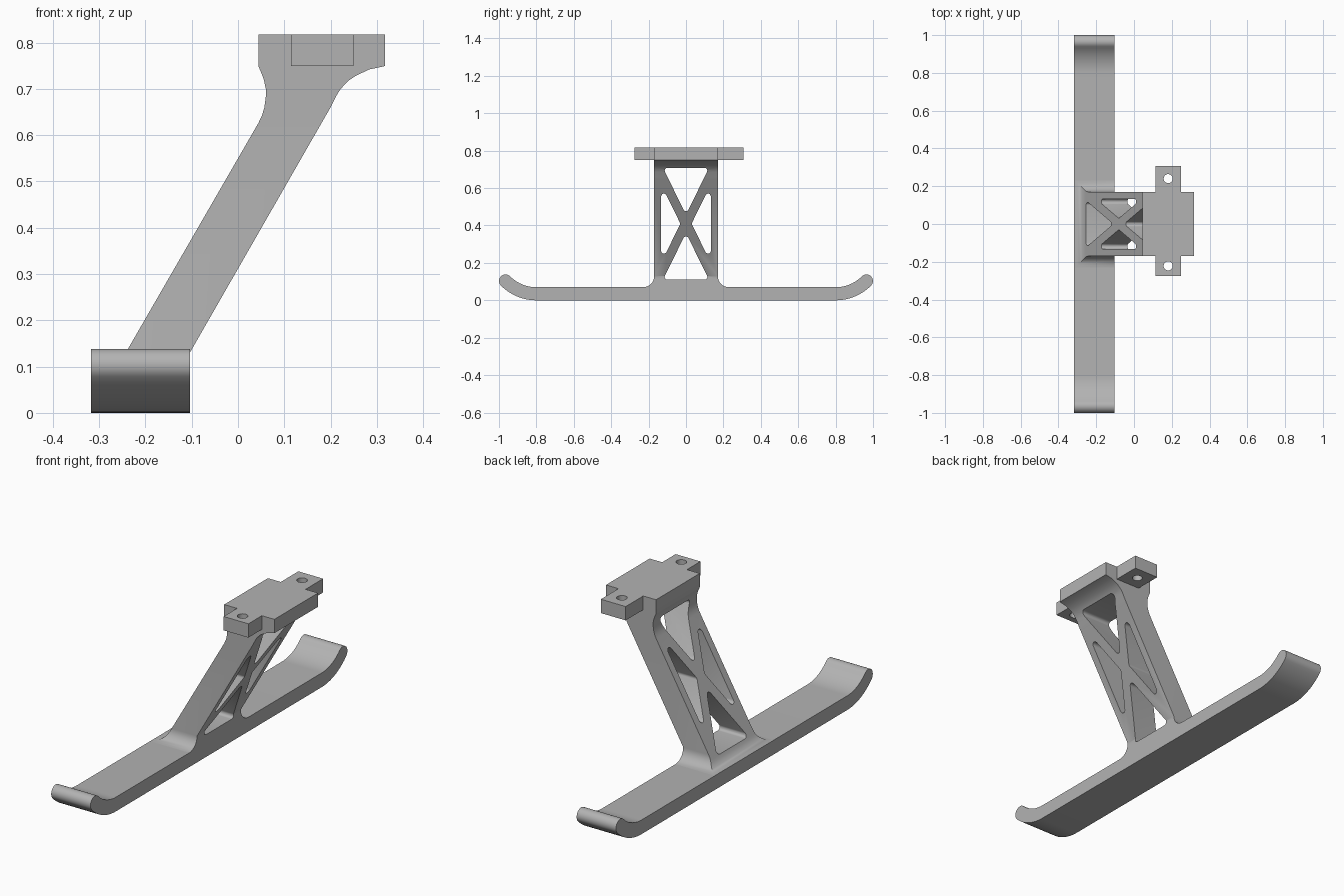
import bpy, bmesh, math
from mathutils import Vector

if "Cube" in bpy.data.objects:
    bpy.data.objects.remove(bpy.data.objects["Cube"])

grey = bpy.data.materials.new("grey plastic")
grey.diffuse_color = (0.45, 0.45, 0.45, 1)
grey.use_nodes = True
grey.node_tree.nodes["Principled BSDF"].inputs["Base Color"].default_value = grey.diffuse_color


def finish(name, bm, smooth=True):
    bmesh.ops.recalc_face_normals(bm, faces=bm.faces)
    me = bpy.data.meshes.new(name)
    bm.to_mesh(me)
    bm.free()
    me.materials.append(grey)
    ob = bpy.data.objects.new(name, me)
    bpy.context.collection.objects.link(ob)
    if smooth:
        shade(ob)
    return ob


def shade(ob):
    bpy.ops.object.select_all(action='DESELECT')
    ob.select_set(True)
    bpy.context.view_layer.objects.active = ob
    bpy.ops.object.shade_smooth_by_angle(angle=math.radians(32))


def skin(bm, rings):
    """Closed solid through a list of equal-length rings."""
    vs = [[bm.verts.new(p) for p in r] for r in rings]
    n = len(vs[0])
    for a, b in zip(vs, vs[1:]):
        for i in range(n):
            bm.faces.new((a[i], a[(i + 1) % n], b[(i + 1) % n], b[i]))
    bm.faces.new(vs[0][::-1])
    bm.faces.new(vs[-1])


def prism_x(name, pts, x0, x1, smooth=True):
    bm = bmesh.new()
    skin(bm, [[(x, y, z) for y, z in pts] for x in (x0, x1)])
    return finish(name, bm, smooth)


def cut(ob, cutters):
    for c in cutters:
        m = ob.modifiers.new("cut", 'BOOLEAN')
        m.operation = 'DIFFERENCE'
        m.solver = 'EXACT'
        m.object = c
    dg = bpy.context.evaluated_depsgraph_get()
    me = bpy.data.meshes.new_from_object(ob.evaluated_get(dg))
    ob.modifiers.clear()
    ob.data = me
    for c in cutters:
        bpy.data.objects.remove(c)
    shade(ob)


def rounded(corners, r, steps=6):
    """Polygon with every corner replaced by an arc of radius r."""
    out, n = [], len(corners)
    for i in range(n):
        p = Vector(corners[i])
        a = (Vector(corners[i - 1]) - p).normalized()
        b = (Vector(corners[(i + 1) % n]) - p).normalized()
        half = a.angle(b) / 2
        c = p + (a + b).normalized() * r / math.sin(half)
        s = p + a * r / math.tan(half) - c
        e = p + b * r / math.tan(half) - c
        sweep = math.pi - 2 * half
        for k in range(steps + 1):
            t = k / steps
            out.append(tuple(c + (s * math.sin((1 - t) * sweep)
                                  + e * math.sin(t * sweep)) / math.sin(sweep)))
    return out


# Ski: flat runner with upturned, rounded tips
R, T, Y0, END = 0.268, 0.07, 0.8, math.radians(45)
half = []
for i in range(13):
    a = END * i / 12
    half.append((Y0 + R * math.sin(a), R - R * math.cos(a)))
mid = R - T / 2
cy, cz = Y0 + mid * math.sin(END), R - mid * math.cos(END)
for i in range(1, 12):
    a = END - math.pi / 2 + math.pi * i / 12
    half.append((cy + T / 2 * math.cos(a), cz + T / 2 * math.sin(a)))
for i in range(12, -1, -1):
    a = END * i / 12
    half.append((Y0 + (R - T) * math.sin(a), R - (R - T) * math.cos(a)))
prism_x("ski", half + [(-y, z) for y, z in reversed(half)], -0.318, -0.104)

# Leg: rectangles stacked in z, flared at the foot and under the pad
W, F, TAN = 0.17, 0.06, math.tan(math.radians(30))
rows = []
for i in range(9):
    z = 0.13 - F * math.cos(math.pi / 2 * i / 8)
    s = math.sqrt(max(F * F - (0.13 - z) ** 2, 0))
    back = -0.312 + s if z < 0.10 else -0.239 + (z - 0.136) * TAN
    rows.append((z, back, max(-0.104, -0.1025 + (z - 0.136) * TAN), W + F - s))
neck = [(0.626, 0.044, None), (0.643, 0.052, None), (0.66, 0.057, None),
        (0.686, 0.0605, 0.213), (0.70, 0.060, 0.222), (0.717, 0.0565, 0.238),
        (0.729, 0.0525, 0.256), (0.742, 0.047, 0.284), (0.749, 0.044, 0.317),
        (0.817, 0.044, 0.317)]
for z, back, front in neck:
    rows.append((z, back, front or -0.1025 + (z - 0.136) * TAN, W))
bm = bmesh.new()
skin(bm, [[(b, -w, z), (f, -w, z), (f, w, z), (b, w, z)] for z, b, f, w in rows])
leg = finish("leg_and_pad", bm, False)

# Truss windows through the leg
shapes = [[(-0.123, 0.708), (0.123, 0.708), (0, 0.458)],
          [(-0.123, 0.11), (0.123, 0.11), (0, 0.36)]]
for s in (-1, 1):
    shapes.append([(s * 0.133, 0.20), (s * 0.133, 0.62), (s * 0.03, 0.41)])
cut(leg, [prism_x("window_cutter", rounded(p, 0.015), -0.6, 0.6, False)
          for p in shapes])

# Mounting tabs with a bolt hole each
for name, ya, yb, hole in (("rear_tab", W, 0.307, 0.24), ("front_tab", -0.275, -W, -0.222)):
    bm = bmesh.new()
    skin(bm, [[(0.114, ya, z), (0.249, ya, z), (0.249, yb, z), (0.114, yb, z)]
              for z in (0.749, 0.817)])
    tab = finish(name, bm, False)
    bm = bmesh.new()
    ring = [(0.181 + 0.024 * math.cos(math.tau * k / 32),
             hole + 0.024 * math.sin(math.tau * k / 32)) for k in range(32)]
    skin(bm, [[(x, y, z) for x, y in ring] for z in (0.7, 0.9)])
    cut(tab, [finish("hole_cutter", bm, False)])
